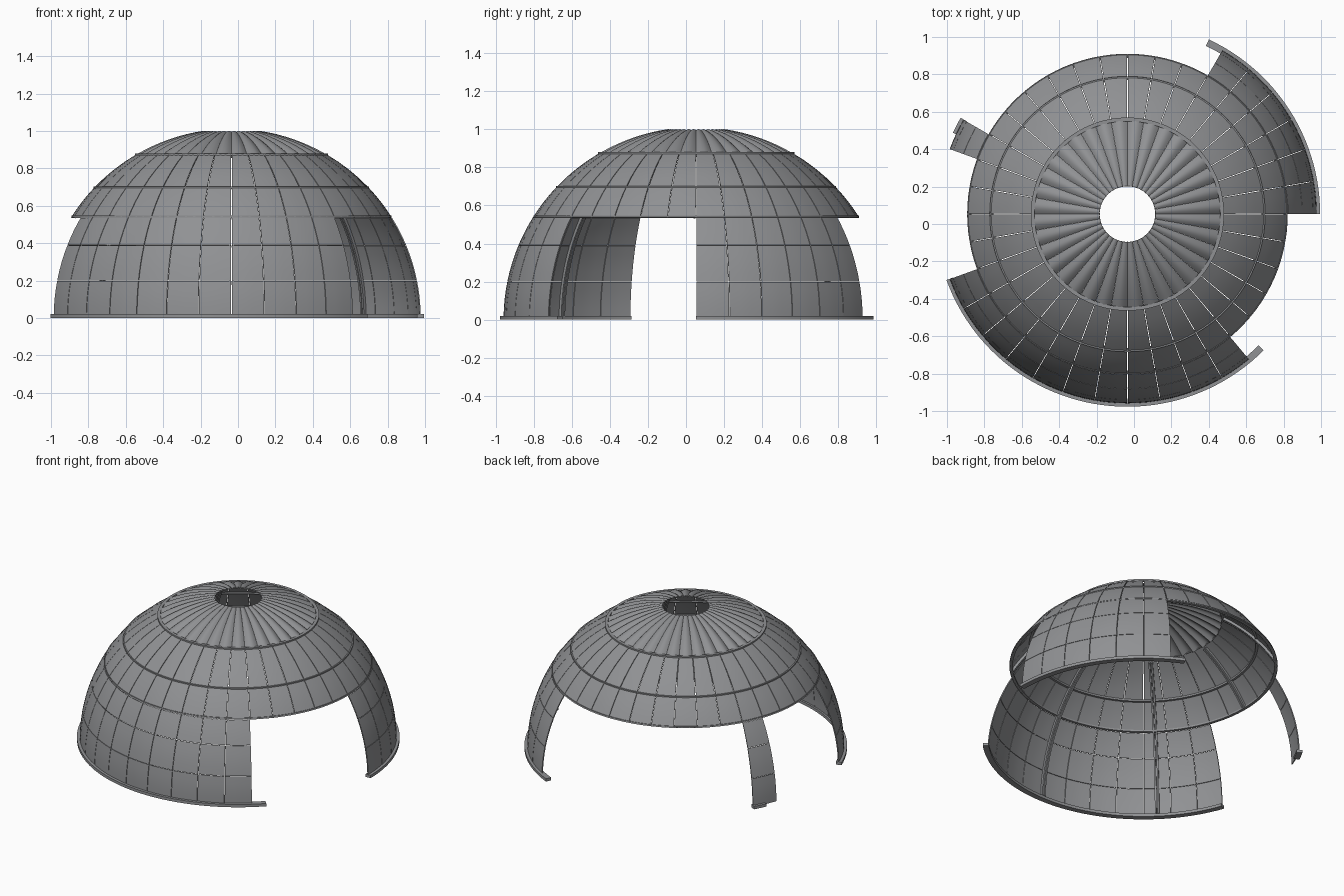
import bpy, bmesh, math
from mathutils import Vector

if "Cube" in bpy.data.objects:
    bpy.data.objects.remove(bpy.data.objects["Cube"])

CX, CY, R = -0.035, 0.053, 1.012          # dome centre and radius
STEP = 10                                  # panel width in degrees

grey = bpy.data.materials.new("metal grey")
grey.diffuse_color = (0.28, 0.285, 0.295, 1)
grey.use_nodes = True
grey.node_tree.nodes["Principled BSDF"].inputs["Base Color"].default_value = grey.diffuse_color


def pt(az, el, r):
    a, e = math.radians(az), math.radians(el)
    return Vector((CX + r * math.cos(e) * math.cos(a),
                   CY + r * math.cos(e) * math.sin(a), r * math.sin(e)))


def elev(z):
    return math.degrees(math.asin(z / R))


def finish(name, bm, angle=30):
    bmesh.ops.remove_doubles(bm, verts=bm.verts, dist=1e-5)
    bmesh.ops.recalc_face_normals(bm, faces=bm.faces)
    me = bpy.data.meshes.new(name)
    bm.to_mesh(me)
    bm.free()
    me.materials.append(grey)
    ob = bpy.data.objects.new(name, me)
    bpy.context.collection.objects.link(ob)
    bpy.context.view_layer.objects.active = ob
    ob.select_set(True)
    bpy.ops.object.shade_smooth_by_angle(angle=math.radians(angle))
    ob.select_set(False)
    return ob


def shell(bm, a0, a1, e0, e1, nu, nv, thick, bulge=0):
    """Closed curved plate between two azimuths and two elevations."""
    def layer(inset):
        g = []
        for j in range(nv + 1):
            el = e0 + (e1 - e0) * j / nv
            row = []
            for i in range(nu + 1):
                t = i / nu
                b = bulge * (math.sin(math.pi * t) - 1) * math.cos(math.radians(el)) * 2
                row.append(bm.verts.new(pt(a0 + (a1 - a0) * t, el, R - inset + b)))
            g.append(row)
        return g
    out, inn = layer(0), layer(thick)
    for j in range(nv):
        for i in range(nu):
            for g in (out, inn):
                bm.faces.new((g[j][i], g[j][i + 1], g[j + 1][i + 1], g[j + 1][i]))
    rim = [(0, i) for i in range(nu)] + [(j, nu) for j in range(nv)]
    rim += [(nv, i) for i in range(nu, 0, -1)] + [(j, 0) for j in range(nv, 0, -1)]
    for (j, i), (l, k) in zip(rim, rim[1:] + rim[:1]):
        bm.faces.new((out[j][i], out[l][k], inn[l][k], inn[j][i]))


def panels(name, a0, a1, heights):
    """Grid of separate curved panels with hairline seams."""
    bm = bmesh.new()
    for z0, z1 in zip(heights, heights[1:]):
        e0, e1 = elev(z0) + 0.08, elev(z1) - 0.08
        for a in range(a0, a1, STEP):
            g = 0.09 / math.cos(math.radians(e1))
            shell(bm, a + g, a + STEP - g, e0, e1, 3, 4, 0.007)
    return finish(name, bm)


def hoop(name, a0, a1, r0, r1, z0, z1):
    """Box-section ring or arc of a ring."""
    bm = bmesh.new()
    n = max(2, round((a1 - a0) / 2.5))
    full = a1 - a0 == 360
    prof = ((r0, z0), (r1, z0), (r1, z1), (r0, z1))
    rows = []
    for i in range(n + 1):
        a = math.radians(a0 + (a1 - a0) * i / n)
        rows.append([bm.verts.new((CX + r * math.cos(a), CY + r * math.sin(a), z))
                     for r, z in prof])
    for p, q in zip(rows, rows[1:]):
        for k in range(4):
            m = (k + 1) % 4
            bm.faces.new((p[k], p[m], q[m], q[k]))
    if not full:
        bm.faces.new(rows[0])
        bm.faces.new(rows[-1])
    return finish(name, bm)


def rib(name, az, z0, z1):
    """Pair of narrow meridian bars on the inside of the dome."""
    bm = bmesh.new()
    n = 14
    for s in (-1, 1):
        rows = []
        for i in range(n + 1):
            el = elev(z0) + (elev(z1) - elev(z0)) * i / n
            a = math.radians(az)
            side = Vector((-math.sin(a), math.cos(a), 0))
            rows.append([bm.verts.new(pt(az, el, r) + side * w) for r, w in
                         ((R - 0.006, s * 0.003), (R - 0.006, s * 0.014),
                          (R - 0.024, s * 0.014), (R - 0.024, s * 0.003))])
        for p, q in zip(rows, rows[1:]):
            for k in range(4):
                m = (k + 1) % 4
                bm.faces.new((p[k], p[m], q[m], q[k]))
        bm.faces.new(rows[0])
        bm.faces.new(rows[-1])
    return finish(name, bm)


# Lower wall sectors, with open gaps between them
low = (0.008, 0.2, 0.39, 0.537)
walls = (("front_wall", 200, 310), ("right_wall", 0, 60), ("left_pillar", 150, 160))
for name, a0, a1 in walls:
    panels(name, a0, a1, low)

# Full band above the openings
panels("upper_band", 0, 360, (0.537, 0.695, 0.875))

# Base rails under the walls
for name, a0, a1 in (("front_rail", 200, 315), ("right_rail", 0, 65), ("left_rail", 150, 155)):
    hoop(name, a0, a1, 0.992, 1.03, 0, 0.02)

# Stiffening hoops inside the band
for name, z in (("lower_hoop", 0.535), ("middle_hoop", 0.69), ("cap_hoop", 0.868)):
    r = math.sqrt(R * R - z * z)
    hoop(name, 0, 360, r - 0.024, r - 0.004, z, z + 0.012)

# Meridian ribs every 45 degrees, reaching the base where there is a wall
for az in range(0, 360, 45):
    grounded = any(a0 < az < a1 for _, a0, a1 in walls)
    rib("rib_%d" % az, az, 0.02 if grounded else 0.545, 0.868)

# Fluted cap with an open eye at the top
bm = bmesh.new()
for a in range(0, 360, STEP):
    shell(bm, a + 0.02, a + STEP - 0.02, elev(0.875) + 0.12, 81.5, 8, 8, 0.007, 0.018)
finish("fluted_cap", bm, 35)
